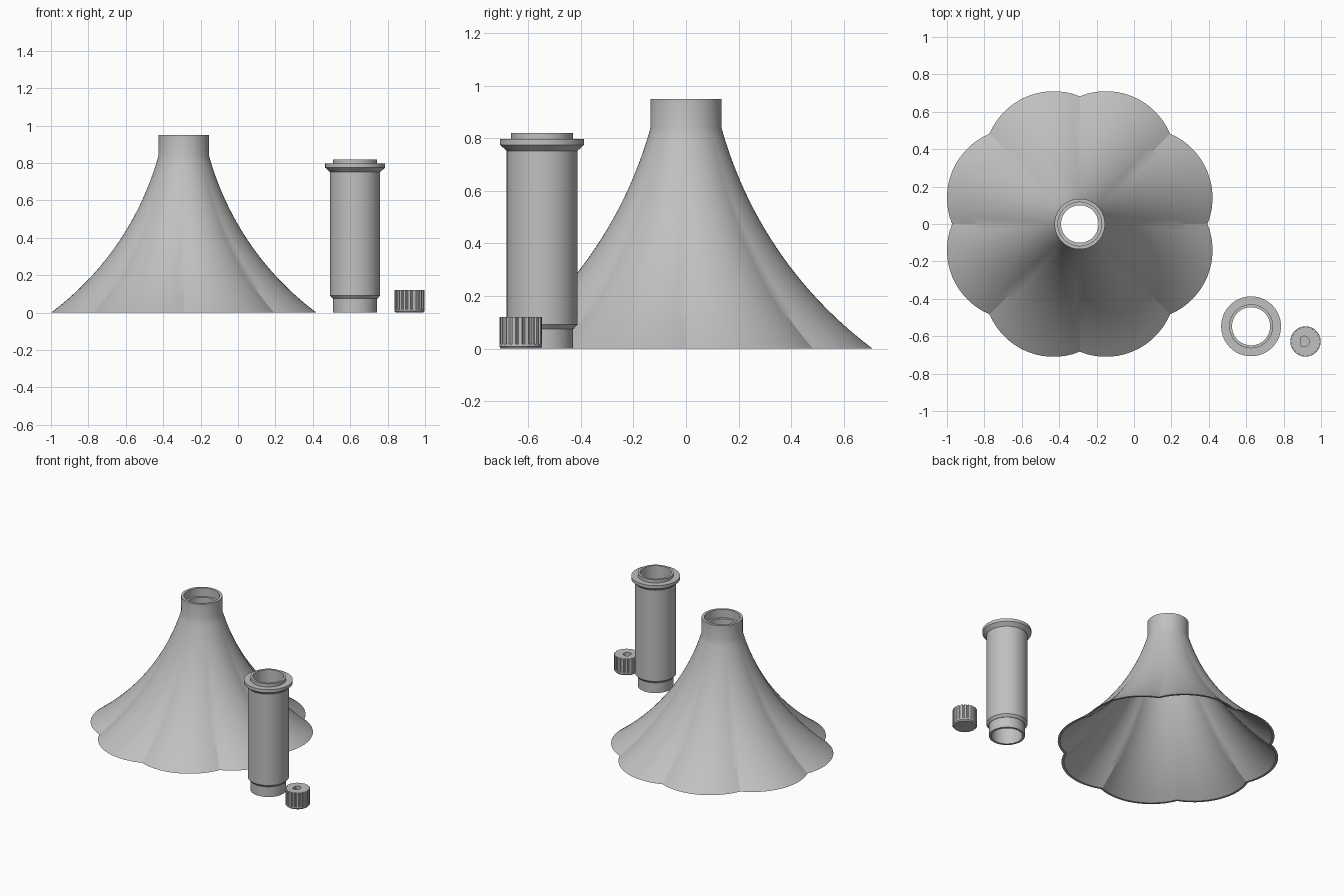
import bpy
import bmesh
from math import cos, sin, pi, sqrt, radians

cube = bpy.data.objects.get("Cube")
if cube:
    bpy.data.objects.remove(cube, do_unlink=True)

grey = bpy.data.materials.new("light_grey")
grey.use_nodes = True
COLOUR = (0.53, 0.53, 0.53, 1)
grey.diffuse_color = COLOUR
grey.node_tree.nodes["Principled BSDF"].inputs["Base Color"].default_value = COLOUR


def loft(name, rings, count, location, closed):
    """Skin rings of (radius or function of angle, height, x shift)."""
    bm = bmesh.new()
    loops = []
    for radius, z, *shift in rings:
        dx = shift[0] if shift else 0
        loop = []
        for i in range(count):
            a = 2 * pi * i / count
            r = radius(a) if callable(radius) else radius
            loop.append(bm.verts.new((dx + r * cos(a), r * sin(a), z)))
        loops.append(loop)
    pairs = list(zip(loops, loops[1:]))
    if closed:
        pairs.append((loops[-1], loops[0]))
    else:
        bm.faces.new(loops[0])
        bm.faces.new(loops[-1])
    for low, high in pairs:
        for i in range(count):
            j = (i + 1) % count
            bm.faces.new((low[i], low[j], high[j], high[i]))
    bmesh.ops.recalc_face_normals(bm, faces=bm.faces)
    mesh = bpy.data.meshes.new(name)
    bm.to_mesh(mesh)
    bm.free()
    mesh.materials.append(grey)
    mesh.shade_smooth()
    mesh.set_sharp_from_angle(angle=radians(30))
    obj = bpy.data.objects.new(name, mesh)
    obj.location = location
    bpy.context.collection.objects.link(obj)
    return obj


# Flared shade: eight round lobes that fade into a circular neck
LOBES, PER_LOBE = 8, 14
NECK_Z, WALL = 0.84, 0.016


def flare(z):
    return 1.674 - sqrt(1.6 ** 2 - (z - 1.277) ** 2)


def petal(z, inset=0.0):
    fade = (1 - z / NECK_Z) ** 1.2

    def radius(a):
        p = a % (2 * pi / LOBES) - pi / LOBES
        lobe = (0.366 * cos(p) + sqrt(0.372 ** 2 - (0.366 * sin(p)) ** 2)) / 0.71
        return flare(z) * (1 + fade * (lobe - 1)) - inset
    return radius


levels = [NECK_Z * i / 24 for i in range(25)]
shade_rings = [(petal(z), z) for z in levels]
shade_rings += [(0.135, 0.95), (0.117, 0.95), (0.117, 0.89), (0.1, 0.89), (0.1, NECK_Z)]
shade_rings += [(petal(z, WALL), z) for z in reversed(levels)]
segments = LOBES * PER_LOBE
shade = loft("flared_shade", shade_rings, segments, (-0.29, 0, 0), True)

# Keep the creases between lobes crisp near the hem
for edge in shade.data.edges:
    a, b = edge.vertices
    if a % segments == b % segments and a % PER_LOBE == 0:
        if max(shade.data.vertices[v].co.z for v in (a, b)) < 0.15:
            edge.use_edge_sharp = True

# Hollow tube with a stepped foot, a flange and a top collar
tube_rings = [
    (0.1175, 0), (0.1175, 0.075), (0.12, 0.075), (0.1345, 0.092),
    (0.1345, 0.752), (0.16, 0.775), (0.16, 0.797), (0.1175, 0.797),
    (0.1175, 0.82), (0.102, 0.82), (0.102, 0),
]
loft("flanged_tube", tube_rings, 64, (0.626, -0.547, 0), True)

# Knurled knob with a blind D-shaped shaft hole
RIBS, PER_RIB = 20, 6


def knurl(a):
    step = round(a / (2 * pi) * RIBS * PER_RIB) % PER_RIB
    return 0.075 if step in (2, 3) else 0.081


def d_hole(a):
    return min(0.028, 0.019 / -cos(a)) if cos(a) < -0.1 else 0.028


knob_rings = [
    (0.074, 0), (0.081, 0.008), (0.081, 0.018), (knurl, 0.018),
    (knurl, 0.12), (d_hole, 0.12, -0.008), (d_hole, 0.03, -0.008),
]
loft("knurled_knob", knob_rings, RIBS * PER_RIB, (0.917, -0.628, 0), False)
